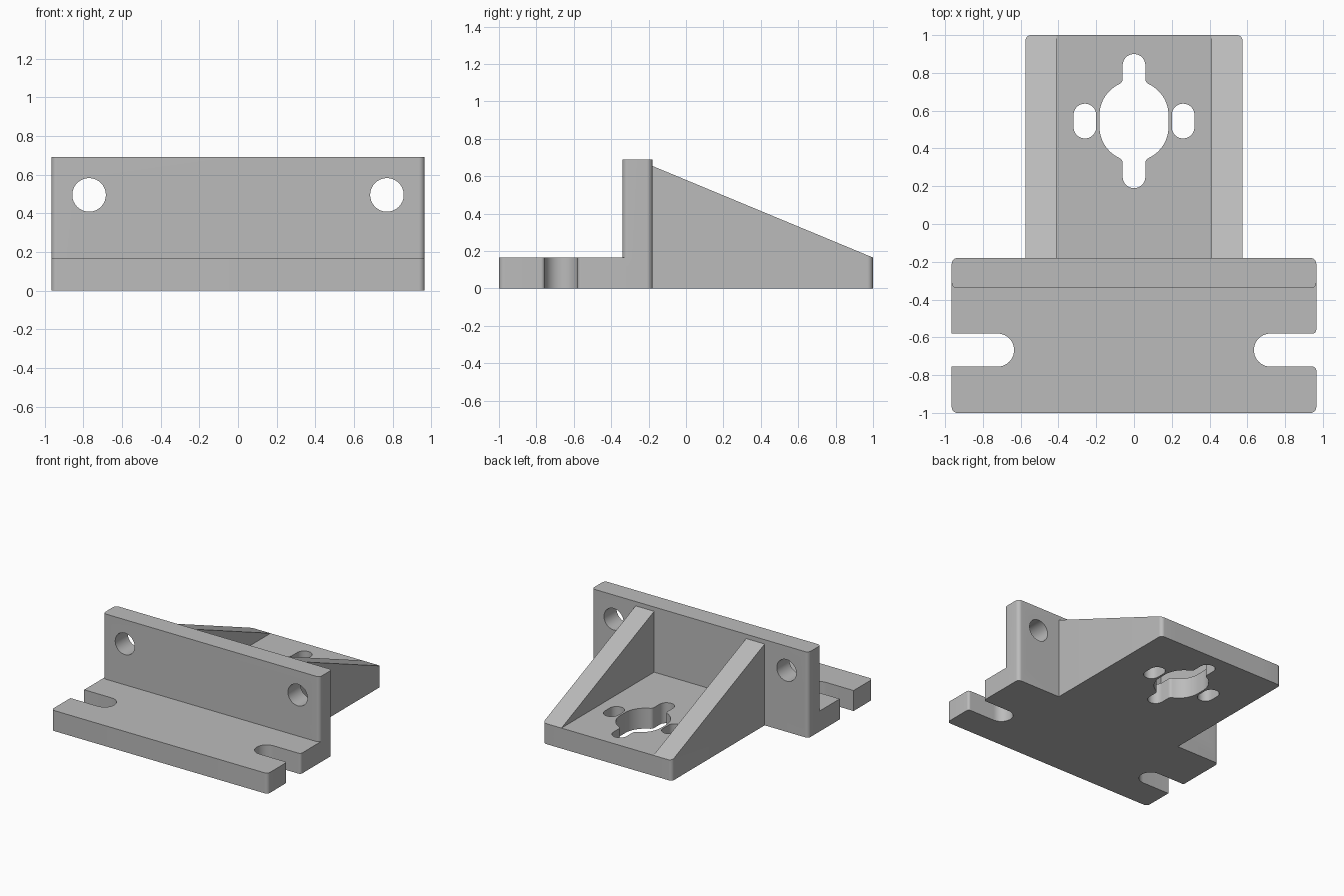
import bpy, bmesh, math
from mathutils import Vector, Matrix

cube = bpy.data.objects.get("Cube")
if cube:
    bpy.data.objects.remove(cube)

grey = bpy.data.materials.new("plain grey")
grey.use_nodes = True
colour = (0.5, 0.5, 0.5, 1)
grey.diffuse_color = colour
grey.node_tree.nodes["Principled BSDF"].inputs["Base Color"].default_value = colour

THICK, TOP = 0.165, 0.69            # plate thickness, wall height
WALL_FRONT, WALL_BACK = -0.34, -0.18
WIDE, NARROW, INNER = 0.965, 0.575, 0.41
R = 0.03


def arc(cx, cy, r, a0, a1, steps=12):
    angles = [math.radians(a0 + (a1 - a0) * i / steps) for i in range(steps + 1)]
    return [(cx + r * math.cos(a), cy + r * math.sin(a)) for a in angles]


def rounded(corners, steps=10):
    """Outline from (x, y, radius) corners, each rounded by its radius."""
    out = []
    for i, (x, y, r) in enumerate(corners):
        p = Vector((x, y))
        if r == 0:
            out.append((x, y))
            continue
        a = (Vector(corners[i - 1][:2]) - p).normalized()
        b = (Vector(corners[(i + 1) % len(corners)][:2]) - p).normalized()
        centre = p + (a + b) * r    # right-angled corners only
        for k in range(steps + 1):
            t = math.pi / 2 * k / steps
            out.append(tuple(centre - b * r * math.cos(t) - a * r * math.sin(t)))
    return out


def box(x0, x1, y0, y1, r):
    return rounded([(x0, y0, r), (x1, y0, r), (x1, y1, r), (x0, y1, r)])


def prism(name, outline, bottom, top):
    """Upright solid on an outline; top is a height or a function of y."""
    height = top if callable(top) else lambda y: top
    bm = bmesh.new()
    low = [bm.verts.new((x, y, bottom)) for x, y in outline]
    high = [bm.verts.new((x, y, height(y))) for x, y in outline]
    bm.faces.new(low)
    bm.faces.new(high)
    for i in range(len(low)):
        bm.faces.new((low[i - 1], low[i], high[i], high[i - 1]))
    bmesh.ops.remove_doubles(bm, verts=bm.verts, dist=1e-5)
    bmesh.ops.recalc_face_normals(bm, faces=bm.faces)
    mesh = bpy.data.meshes.new(name)
    bm.to_mesh(mesh)
    bm.free()
    mesh.materials.append(grey)
    obj = bpy.data.objects.new(name, mesh)
    bpy.context.collection.objects.link(obj)
    return obj


def combine(target, other, operation):
    mod = target.modifiers.new(operation.lower(), "BOOLEAN")
    mod.operation, mod.solver, mod.object = operation, "EXACT", other
    bpy.context.view_layer.objects.active = target
    bpy.ops.object.modifier_apply(modifier=mod.name)
    bpy.data.objects.remove(other)


# T-shaped base plate with an open slot at each end
slot_low, slot_high, slot_end = -0.755, -0.58, 0.635
slot_r = (slot_high - slot_low) / 2 - 0.0005
right_side = [
    (WIDE, -1, R), (WIDE, slot_low, 0.02), (slot_end, slot_low, slot_r),
    (slot_end, slot_high, slot_r), (WIDE, slot_high, 0.02),
    (WIDE, WALL_BACK, R), (NARROW, WALL_BACK, 0), (NARROW, 1, R)]
left_side = [(-x, y, 0 if r == 0.02 else r) for x, y, r in reversed(right_side)]
bracket = prism("bracket", rounded(right_side + left_side), 0, THICK)

# Upright wall with two bolt holes
wall = prism("wall", box(-WIDE, WIDE, WALL_FRONT, WALL_BACK, R), 0, TOP)
for side in (-1, 1):
    hole = prism("bolt_hole", arc(0, 0, 0.087, 0, 348.75, 31), -0.5, 0.5)
    hole.data.transform(Matrix.Translation((side * 0.77, -0.26, 0.495))
                        @ Matrix.Rotation(math.pi / 2, 4, "X"))
    combine(wall, hole, "DIFFERENCE")
combine(bracket, wall, "UNION")

# Sloping side ribs
def slope(y):
    return THICK + (0.655 - THICK) * (1 - y) / (1 - WALL_BACK)

for side in (-1, 1):
    corners = [(INNER, WALL_BACK, 0), (NARROW, WALL_BACK, 0), (NARROW, 1, R), (INNER, 1, 0)]
    rib = prism("rib", rounded([(side * x, y, r) for x, y, r in corners]), 0, slope)
    combine(bracket, rib, "UNION")

# Keyed centre opening: one quarter outline, mirrored both ways
CY, SHIFT, BIG, KEY = 0.545, 0.03, 0.183, 0.06
fx = KEY + R
fy = SHIFT + math.sqrt((BIG + R) ** 2 - fx ** 2)
turn = math.degrees(math.atan2(fy - SHIFT, fx))
quarter = (arc(0, 0.295, KEY, 90, 0) + arc(fx, fy, R, 180, 180 + turn, 6)
           + arc(0, SHIFT, BIG, turn, 0)[1:])
half = quarter + [(x, -y) for x, y in reversed(quarter)]
opening = half + [(-x, y) for x, y in reversed(half[1:-1])]
combine(bracket, prism("opening", [(x, y + CY) for x, y in opening], -0.1, 0.3), "DIFFERENCE")

# Small slots beside the opening
for side in (-1, 1):
    x = side * 0.26
    slot = prism("side_slot", box(x - 0.06, x + 0.06, 0.453, 0.637, 0.0595), -0.1, 0.3)
    combine(bracket, slot, "DIFFERENCE")

bpy.ops.object.select_all(action="DESELECT")
bracket.select_set(True)
bpy.context.view_layer.objects.active = bracket
bpy.ops.object.shade_smooth_by_angle(angle=math.radians(30))
